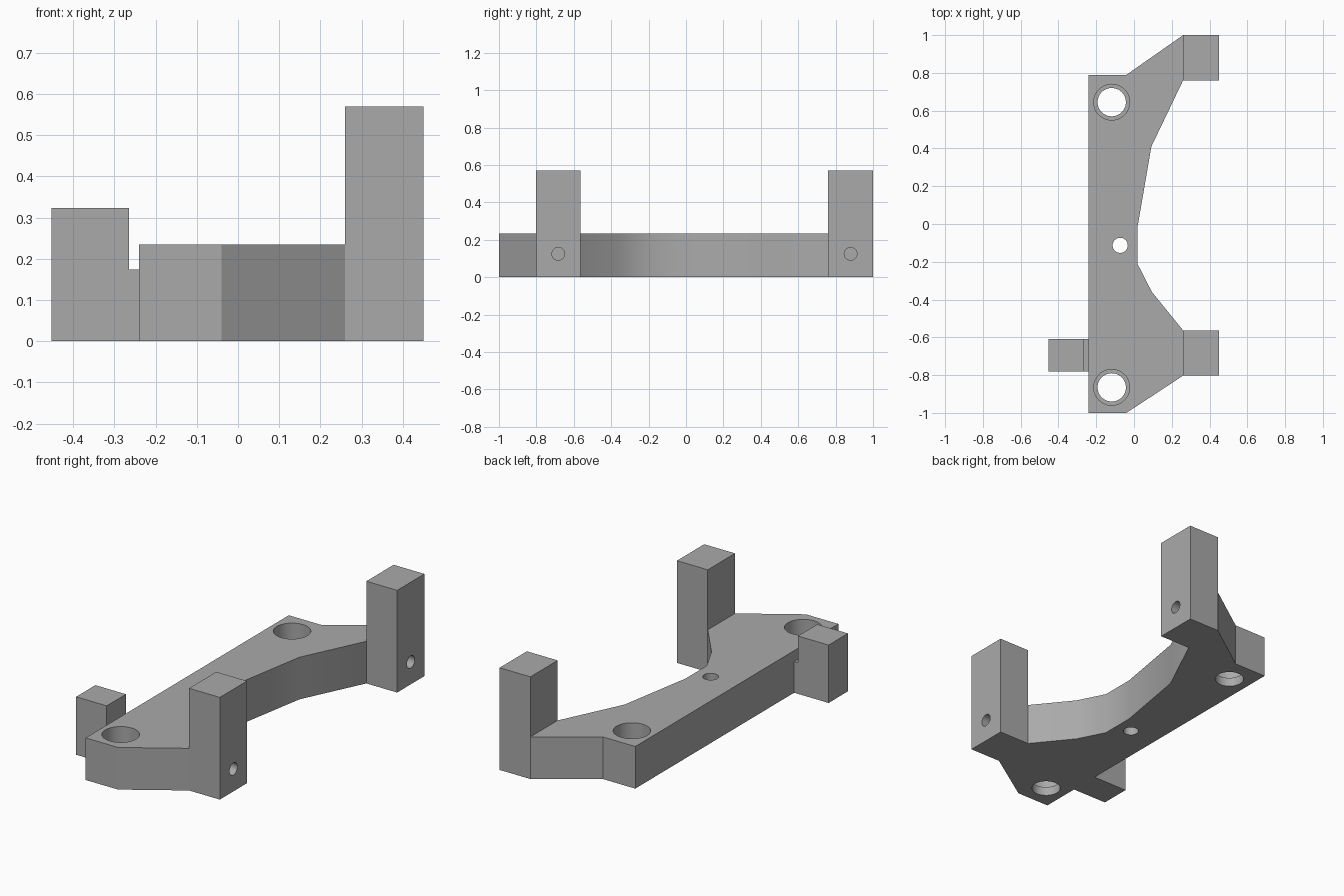
import bpy
import bmesh
import math
from mathutils import Matrix, Vector

if "Cube" in bpy.data.objects:
    bpy.data.objects.remove(bpy.data.objects["Cube"])

GREY = (0.4, 0.4, 0.4, 1.0)
grey = bpy.data.materials.new("plain grey")
grey.use_nodes = True
grey.diffuse_color = GREY
grey.node_tree.nodes["Principled BSDF"].inputs["Base Color"].default_value = GREY


def link(name, bm):
    bmesh.ops.recalc_face_normals(bm, faces=bm.faces)
    mesh = bpy.data.meshes.new(name)
    bm.to_mesh(mesh)
    bm.free()
    obj = bpy.data.objects.new(name, mesh)
    bpy.context.collection.objects.link(obj)
    mesh.materials.append(grey)
    return obj


def prism(name, points, offset):
    """Extrude a closed outline of 3D points along an offset."""
    bm = bmesh.new()
    face = bm.faces.new([bm.verts.new(p) for p in points])
    extruded = bmesh.ops.extrude_face_region(bm, geom=[face])["geom"]
    moved = [v for v in extruded if isinstance(v, bmesh.types.BMVert)]
    bmesh.ops.translate(bm, verts=moved, vec=offset)
    return link(name, bm)


def drill(obj, start, end, radius):
    """Cut a round hole between two points."""
    start, end = Vector(start), Vector(end)
    axis = end - start
    turn = axis.to_track_quat("Z", "Y").to_matrix().to_4x4()
    bm = bmesh.new()
    bmesh.ops.create_cone(bm, cap_ends=True, segments=48, radius1=radius,
                          radius2=radius, depth=axis.length,
                          matrix=Matrix.Translation((start + end) / 2) @ turn)
    cutter = link("hole_cutter", bm)
    cutter.hide_render = True
    mod = obj.modifiers.new("hole", "BOOLEAN")
    mod.operation, mod.solver, mod.object = "DIFFERENCE", "EXACT", cutter
    bpy.ops.object.select_all(action="DESELECT")
    bpy.context.view_layer.objects.active = obj
    obj.select_set(True)
    bpy.ops.object.modifier_apply(modifier=mod.name)
    bpy.data.objects.remove(cutter)


# Base plate with its hollowed side
THICK = 0.235
outline = [(-0.24, -1), (-0.04, -1), (0.26, -0.803), (0.26, -0.563),
           (0.095, -0.36), (0.018, -0.21), (0.018, -0.02), (0.092, 0.41),
           (0.26, 0.76), (0.26, 1), (-0.04, 0.79), (-0.24, 0.79)]
plate = prism("base_plate", [(x, y, 0) for x, y in outline], (0, 0, THICK))

# Stepped mounting holes and the small centre hole
for y in (-0.865, 0.645):
    drill(plate, (-0.118, y, -0.1), (-0.118, y, 0.3), 0.075)
    drill(plate, (-0.118, y, 0.05), (-0.118, y, 0.3), 0.095)
drill(plate, (-0.073, -0.113, -0.1), (-0.073, -0.113, 0.3), 0.04)

# Upright posts with a blind hole in the outer face
posts = []
for name, y in (("front_post", -0.803), ("back_post", 0.76)):
    corners = [(0.26, y, 0), (0.45, y, 0), (0.45, y + 0.24, 0), (0.26, y + 0.24, 0)]
    post = prism(name, corners, (0, 0, 0.57))
    drill(post, (0.28, y + 0.12, 0.125), (0.5, y + 0.12, 0.125), 0.034)
    posts.append(post)

# Side lug on a low neck
lug_profile = [(-0.453, 0), (-0.24, 0), (-0.24, 0.174), (-0.264, 0.174),
               (-0.264, 0.323), (-0.453, 0.323)]
lug = prism("side_lug", [(x, -0.78, z) for x, z in lug_profile], (0, 0.17, 0))

# Smooth the hole walls and hollow, keeping the corners sharp
bpy.ops.object.select_all(action="DESELECT")
for obj in [plate, lug] + posts:
    obj.select_set(True)
bpy.context.view_layer.objects.active = plate
bpy.ops.object.shade_smooth_by_angle(angle=math.radians(30))
